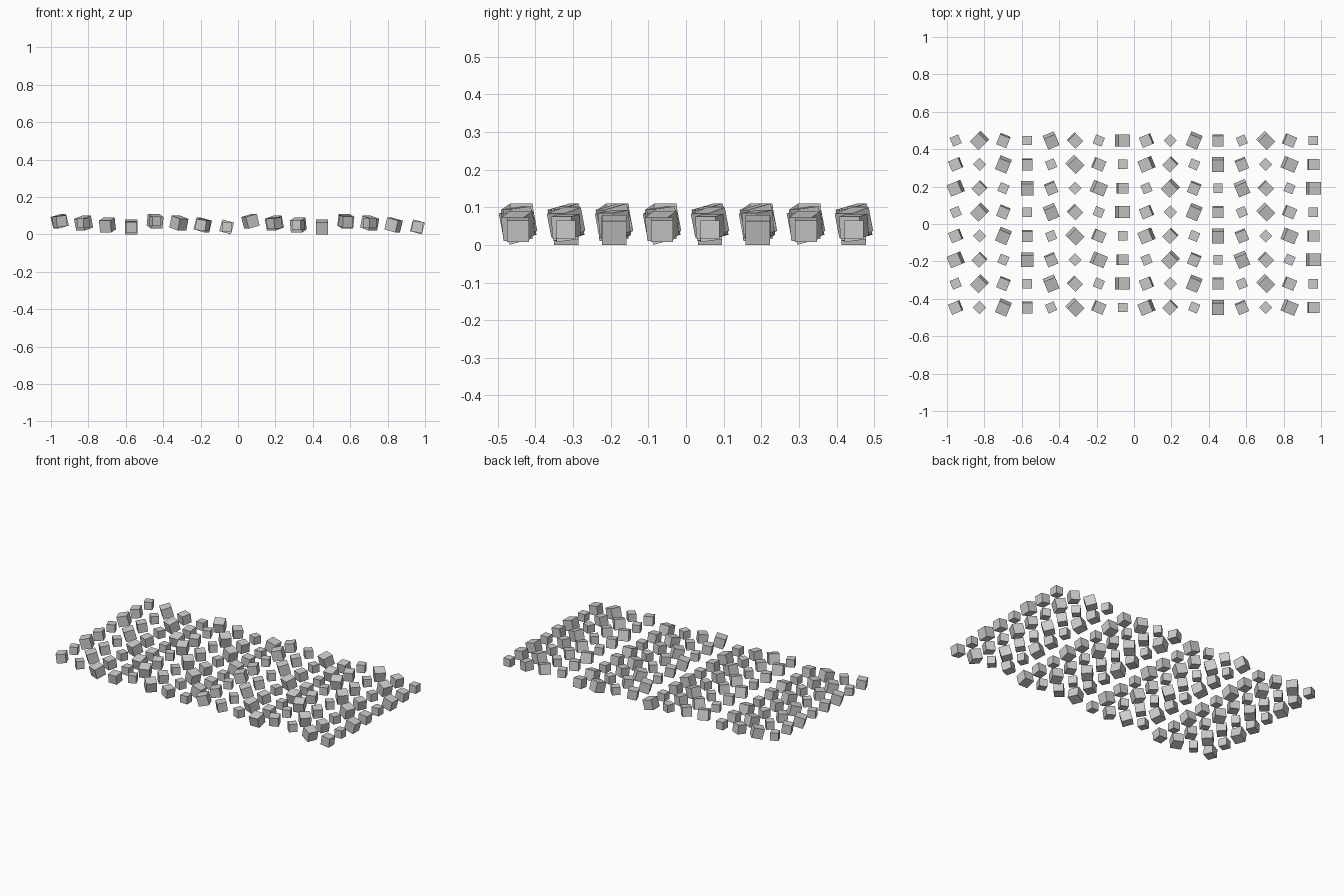
import bpy, bmesh
from math import radians
from mathutils import Matrix

if "Cube" in bpy.data.objects:
    bpy.data.objects.remove(bpy.data.objects["Cube"])

COLS, ROWS, STEP = 16, 8, 0.1275
# edge length and tilt repeat on the diagonals, in threes
SIZES = (0.058, 0.050, 0.065)
TILTS = (7.5, 0.0, 15.0)


def cube_matrix(i, j):
    k = (i + j) % 3
    spin = 22.5 * (i % 8 + 1) - 90
    height = 0.07 - 0.01 * (i % 4)
    pos = ((i - (COLS - 1) / 2) * STEP + 0.003, (j - (ROWS - 1) / 2) * STEP, height)
    return (Matrix.Translation(pos) @ Matrix.Rotation(radians(spin), 4, 'Z')
            @ Matrix.Rotation(radians(TILTS[k]), 4, 'X')), SIZES[k]


# one shared unit cube mesh
mesh = bpy.data.meshes.new("cube")
bm = bmesh.new()
bmesh.ops.create_cube(bm, size=1.0)
bm.to_mesh(mesh)
bm.free()

# grid of spun and tilted cubes
for i in range(COLS):
    for j in range(ROWS):
        placement, size = cube_matrix(i, j)
        cube = bpy.data.objects.new(f"cube_{i}_{j}", mesh)
        bpy.context.collection.objects.link(cube)
        cube.matrix_world = placement @ Matrix.Scale(size, 4)
